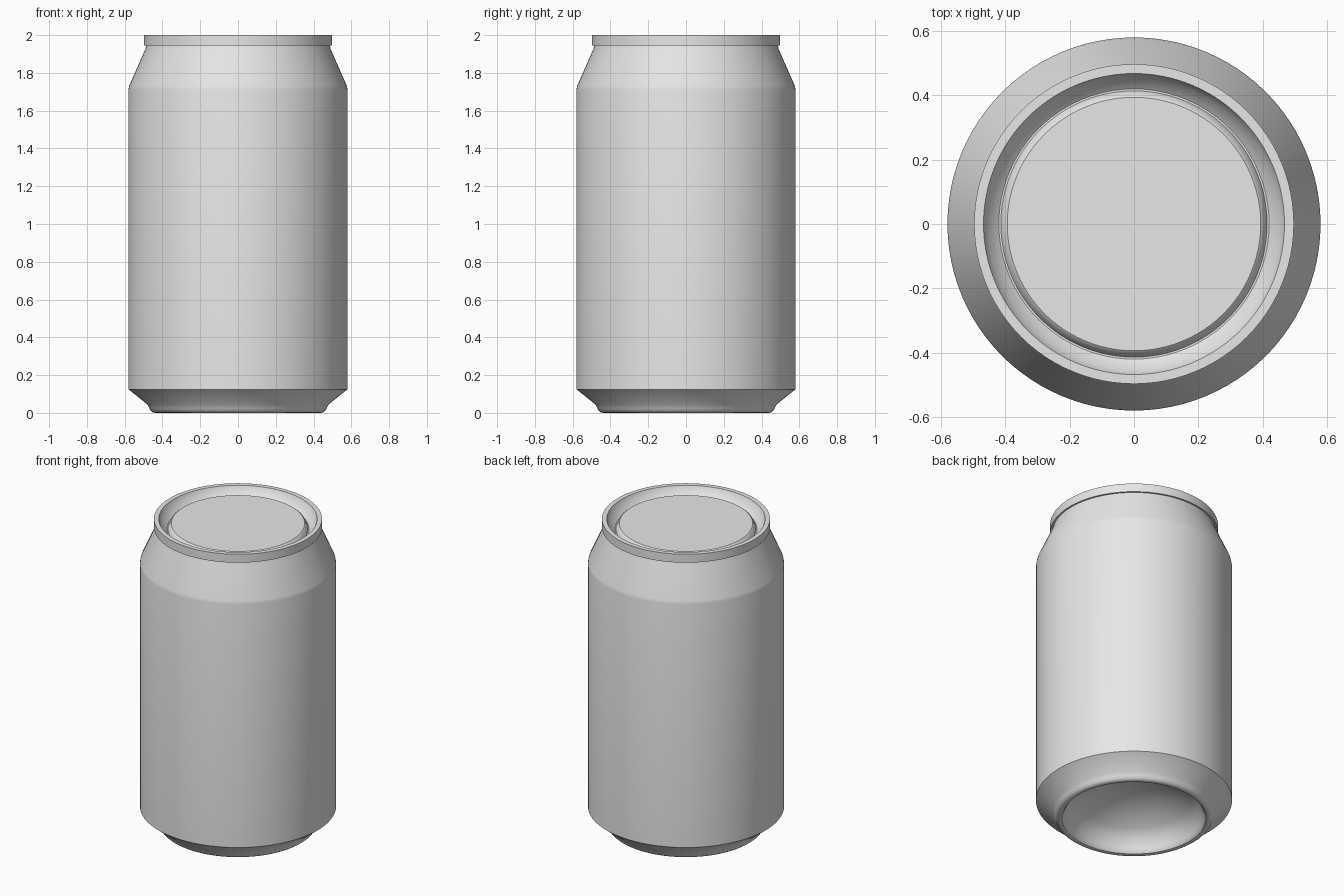
import bpy
import bmesh
import math

SEGMENTS = 96

cube = bpy.data.objects.get("Cube")
if cube:
    bpy.data.objects.remove(cube, do_unlink=True)

# One bare metal colour
metal = bpy.data.materials.new("bare_metal")
metal.use_nodes = True
grey = (0.8, 0.8, 0.8, 1.0)
metal.diffuse_color = grey
metal.node_tree.nodes["Principled BSDF"].inputs["Base Color"].default_value = grey


def lathe(name, profile):
    """Turn a (radius, height) profile around z; radius 0 becomes a pole."""
    bm = bmesh.new()
    rings = []
    for r, z in profile:
        if r == 0:
            rings.append([bm.verts.new((0, 0, z))] * SEGMENTS)
        else:
            angles = [math.tau * k / SEGMENTS for k in range(SEGMENTS)]
            rings.append([bm.verts.new((r * math.cos(a), r * math.sin(a), z)) for a in angles])
    for low, high in zip(rings, rings[1:]):
        for k in range(SEGMENTS):
            n = (k + 1) % SEGMENTS
            corners = [low[k], low[n], high[n], high[k]]
            bm.faces.new(list(dict.fromkeys(corners)))
    mesh = bpy.data.meshes.new(name)
    bm.to_mesh(mesh)
    bm.free()
    mesh.materials.append(metal)
    obj = bpy.data.objects.new(name, mesh)
    bpy.context.collection.objects.link(obj)
    bpy.ops.object.select_all(action="DESELECT")
    obj.select_set(True)
    bpy.context.view_layer.objects.active = obj
    bpy.ops.object.shade_smooth_by_angle(angle=math.radians(32))
    return obj


# Concave dome pressed into the underside, from the pole out to its edge
dome_r, dome_low, dome_top, steps = 0.385, 0.09, 0.23, 8
sphere_r = (dome_r ** 2 + (dome_top - dome_low) ** 2) / (2 * (dome_top - dome_low))
dome = []
for i in range(steps + 1):
    r = dome_r * i / steps
    dome.append((r, dome_top - sphere_r + math.sqrt(sphere_r ** 2 - r ** 2)))

# Rounded standing ring, bevel, straight wall and tapered neck
foot = [(0.41, 0.03), (0.417, 0.013), (0.426, 0.003), (0.437, 0),
        (0.45, 0.002), (0.461, 0.01), (0.469, 0.024), (0.48, 0.045)]
wall = [(0.58, 0.125), (0.58, 1.71), (0.576, 1.732), (0.491, 1.925), (0.485, 1.95)]
lathe("can_body", dome + foot + wall)

# Seam rim, countersunk groove and raised centre panel
lathe("can_lid", [(0.48, 1.945), (0.497, 1.945), (0.497, 2), (0.468, 2),
                  (0.453, 1.962), (0.42, 1.935), (0.414, 1.935),
                  (0.402, 1.964), (0.394, 1.97), (0, 1.97)])
